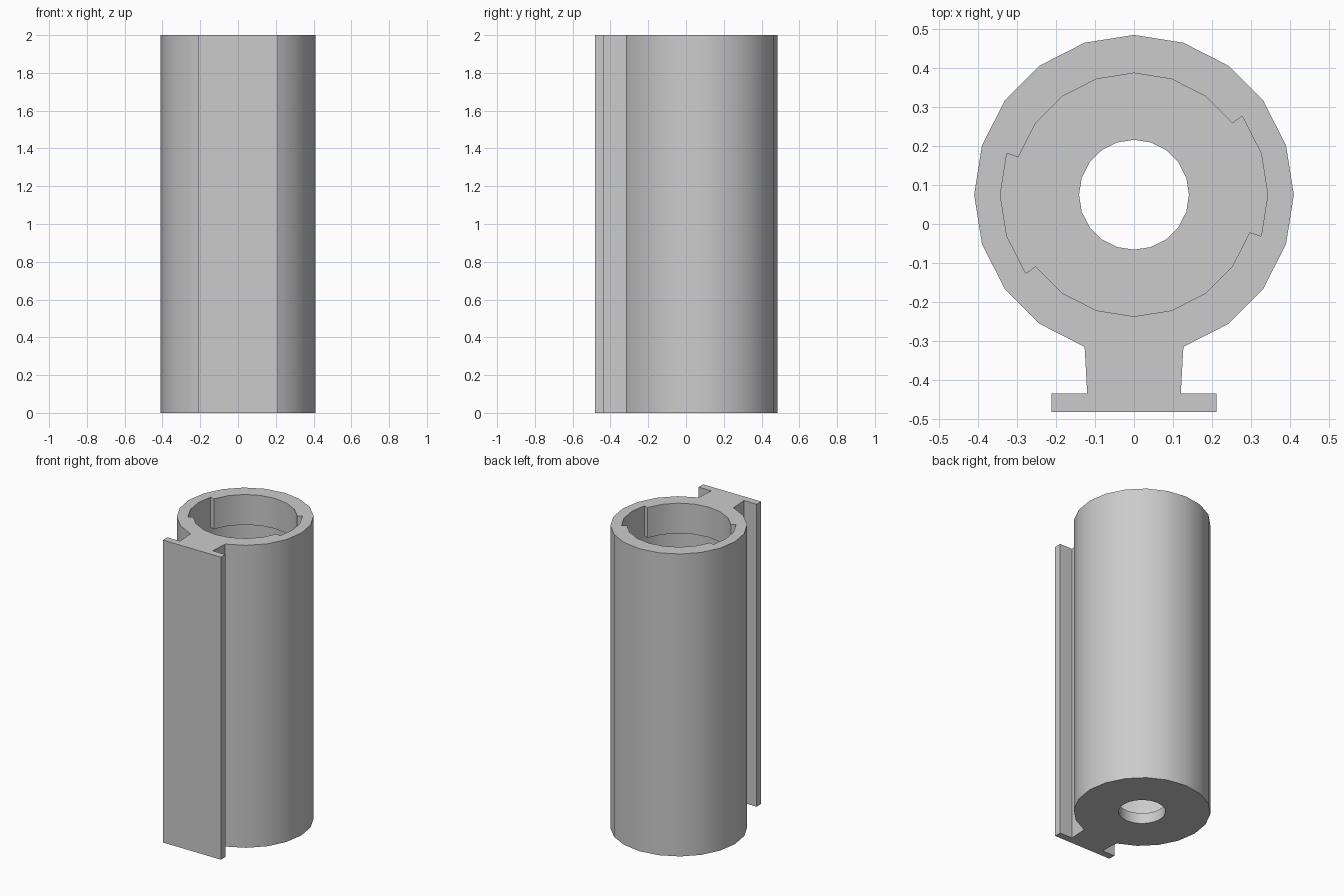
import bpy, bmesh
from math import cos, sin, radians

if "Cube" in bpy.data.objects:
    bpy.data.objects.remove(bpy.data.objects["Cube"])

SIDES, CY = 20, 0.075
R_OUT, R_CAV, R_LIP, R_HOLE = 0.41, 0.343, 0.312, 0.141
Z_FLOOR, Z_LIP, Z_TOP = 0.07, 1.8, 2.0


def pt(k, r):
    a = radians(k * 360 / SIDES)
    return (r * cos(a), CY + r * sin(a))


def ring(r):
    return [pt(k, r) for k in range(SIDES)]


bm = bmesh.new()


def strip(a, za, b, zb, keep=None):
    """Quads between two matching closed outlines (optionally only some segments)."""
    n = len(a)
    for i in (keep if keep else range(n)):
        j = (i + 1) % n
        quad = [(*a[i], za), (*a[j], za), (*b[j], zb), (*b[i], zb)]
        bm.faces.new([bm.verts.new(p) for p in quad])


# Outer outline: round barrel joined to a T-shaped mounting rail
rail = [(0.12, -0.435), (0.212, -0.435), (0.212, -0.482),
        (-0.212, -0.482), (-0.212, -0.435), (-0.12, -0.435)]
barrel = [pt(k, R_OUT) for k in range(-4, 15)]
left, right = pt(14, R_OUT)[1], pt(-4, R_OUT)[1]
outer = barrel + rail[::-1]
strip(outer, 0, outer, Z_TOP)

# Bayonet opening: two lip sectors with two wider entry slots between them
mouth = []
for start in (0, 10):
    mouth += [pt(start + k, R_CAV) for k in (-1, 0, 1, 2)]
    mouth += [pt(start + k, R_LIP) for k in range(2, 10)]
strip(mouth, Z_TOP, mouth, Z_LIP)
lip_segments = list(range(2, 9)) + list(range(12, 19))
strip(ring(R_LIP), Z_LIP, ring(R_CAV), Z_LIP, lip_segments)

# Cavity wall, floor and drain hole
strip(ring(R_CAV), Z_LIP, ring(R_CAV), Z_FLOOR)
strip(ring(R_CAV), Z_FLOOR, ring(R_HOLE), Z_FLOOR)
strip(ring(R_HOLE), Z_FLOOR, ring(R_HOLE), 0)
bmesh.ops.remove_doubles(bm, verts=bm.verts, dist=1e-4)

# Top and bottom caps
for z in (0, Z_TOP):
    edges = [e for e in bm.edges if all(abs(v.co.z - z) < 1e-4 for v in e.verts)]
    bmesh.ops.triangle_fill(bm, edges=edges, use_beauty=True, normal=(0, 0, 1))
bmesh.ops.recalc_face_normals(bm, faces=bm.faces)

mesh = bpy.data.meshes.new("bayonet_tube")
bm.to_mesh(mesh)
bm.free()
tube = bpy.data.objects.new("bayonet_tube", mesh)
bpy.context.collection.objects.link(tube)
bpy.context.view_layer.objects.active = tube
tube.select_set(True)
bpy.ops.object.shade_smooth_by_angle(angle=radians(30))
